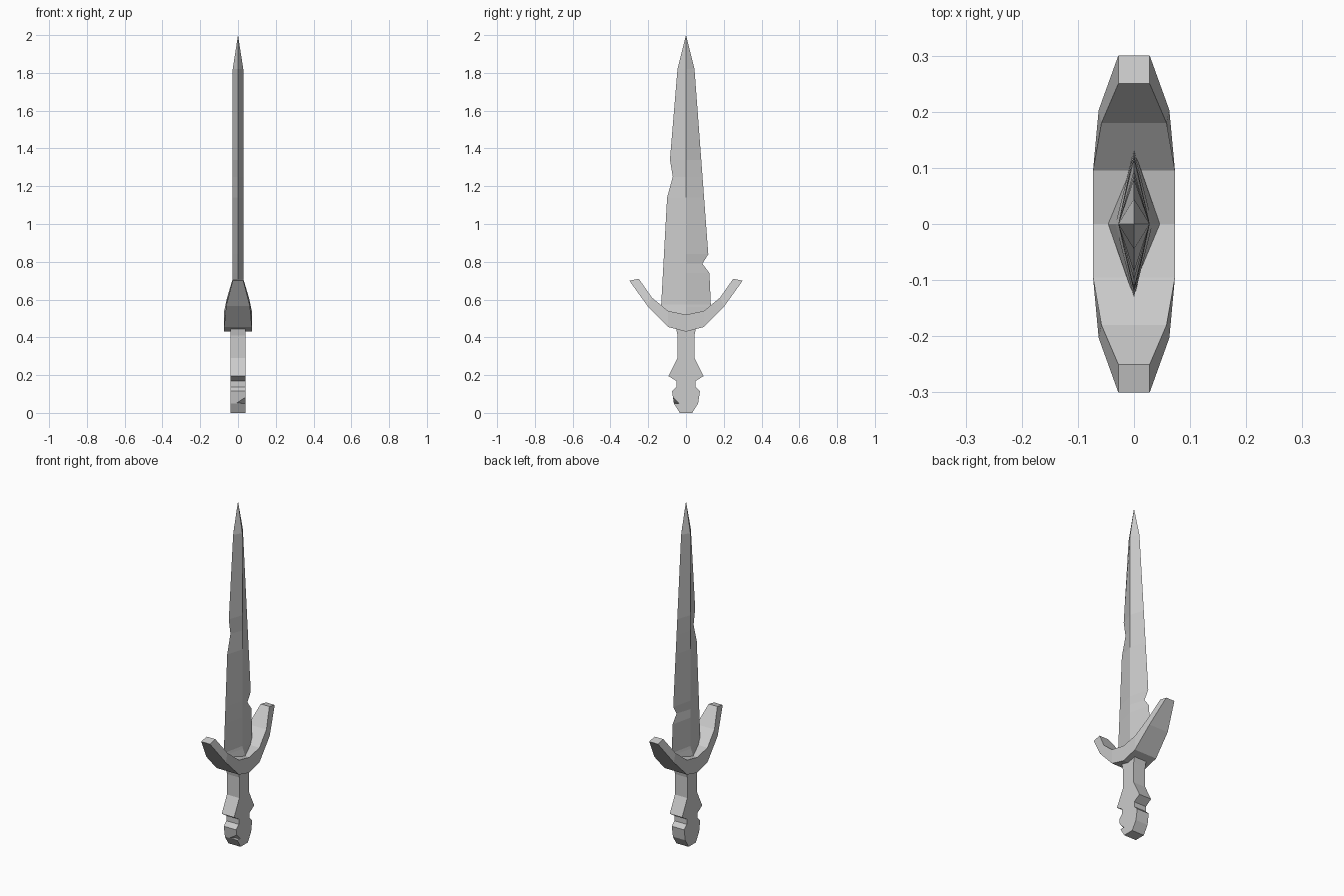
import bpy, bmesh
from mathutils import Vector

cube = bpy.data.objects.get("Cube")
if cube:
    bpy.data.objects.remove(cube, do_unlink=True)

grey = bpy.data.materials.new("weathered_grey")
grey.use_nodes = True
grey.diffuse_color = (0.6, 0.6, 0.6, 1)
grey.node_tree.nodes["Principled BSDF"].inputs["Base Color"].default_value = (0.6, 0.6, 0.6, 1)


def finish(bm, name):
    """Turn a bmesh into a flat shaded object."""
    bmesh.ops.recalc_face_normals(bm, faces=bm.faces)
    mesh = bpy.data.meshes.new(name)
    bm.to_mesh(mesh)
    bm.free()
    mesh.materials.append(grey)
    obj = bpy.data.objects.new(name, mesh)
    bpy.context.collection.objects.link(obj)
    return obj


def loft(name, rings):
    """Join four-sided rings into a closed solid."""
    bm = bmesh.new()
    loops = [[bm.verts.new(p) for p in ring] for ring in rings]
    for a, b in zip(loops, loops[1:]):
        for i in range(4):
            j = (i + 1) % 4
            bm.faces.new((a[i], a[j], b[j], b[i]))
    bm.faces.new(loops[0])
    bm.faces.new(loops[-1])
    bmesh.ops.remove_doubles(bm, verts=bm.verts, dist=0.0005)
    return finish(bm, name)


def sample(points, z):
    """Read a value from a list of (height, value) points."""
    for (z0, v0), (z1, v1) in zip(points, points[1:]):
        if z <= z1:
            return v0 + (v1 - v0) * (z - z0) / (z1 - z0)
    return points[-1][1]


# Blade: diamond section with a nicked edge on each side
front_edge = [(0.50, -0.133), (0.58, -0.131), (1.14, -0.10), (1.25, -0.07),
              (1.34, -0.085), (1.82, -0.045), (2.0, 0)]
back_edge = [(0.50, 0.134), (0.56, 0.132), (0.74, 0.124), (0.79, 0.087),
             (0.84, 0.118), (1.82, 0.045), (2.0, 0)]
ridge = [(0.50, 0.046), (0.52, 0.046), (0.575, 0.028), (1.82, 0.028), (2.0, 0)]
heights = sorted({z for line in (front_edge, back_edge, ridge) for z, _ in line})
rings = []
for z in heights:
    f, b, r = (sample(line, z) for line in (front_edge, back_edge, ridge))
    rings.append([(r, 0, z), (0, b, z), (-r, 0, z), (0, f, z)])
loft("blade", rings)

# Guard: upswept crescent, narrowing to the tips
# (outer y, outer z, outer half width, inner y, inner z, inner half width)
arm = [(0.0, 0.43, 0.073, 0.0, 0.52, 0.073),
       (0.095, 0.455, 0.073, 0.095, 0.54, 0.073),
       (0.203, 0.565, 0.063, 0.18, 0.61, 0.058),
       (0.30, 0.70, 0.028, 0.25, 0.71, 0.028)]
stations = [(-1, s) for s in reversed(arm[1:])] + [(1, s) for s in arm]
loft("guard", [[(-ow, k * oy, oz), (ow, k * oy, oz), (iw, k * iy, iz), (-iw, k * iy, iz)]
               for k, (oy, oz, ow, iy, iz, iw) in stations])

# Grip and pommel: slab with a carved outline
outline = [(0.033, 0.0), (0.064, 0.05), (0.074, 0.115), (0.05, 0.138), (0.05, 0.168),
           (0.093, 0.195), (0.045, 0.29), (0.045, 0.41), (0.055, 0.46)]
w = 0.04
grip = loft("grip", [[(-w, -y, z), (w, -y, z), (w, y, z), (-w, y, z)] for y, z in outline])

# Chipped corner low on the pommel
a, b, c = Vector((0.042, -0.073, 0.088)), Vector((-0.01, -0.066, 0.052)), Vector((0.042, -0.035, 0.05))
bm = bmesh.new()
for p in (a, b, c, Vector((0.06, -0.1, 0.05))):
    bm.verts.new(p)
bmesh.ops.convex_hull(bm, input=bm.verts)
chip = finish(bm, "chip_cutter")
chip.hide_render = True
chip.hide_viewport = True
cut = grip.modifiers.new("chip", "BOOLEAN")
cut.operation = "DIFFERENCE"
cut.solver = "EXACT"
cut.object = chip
